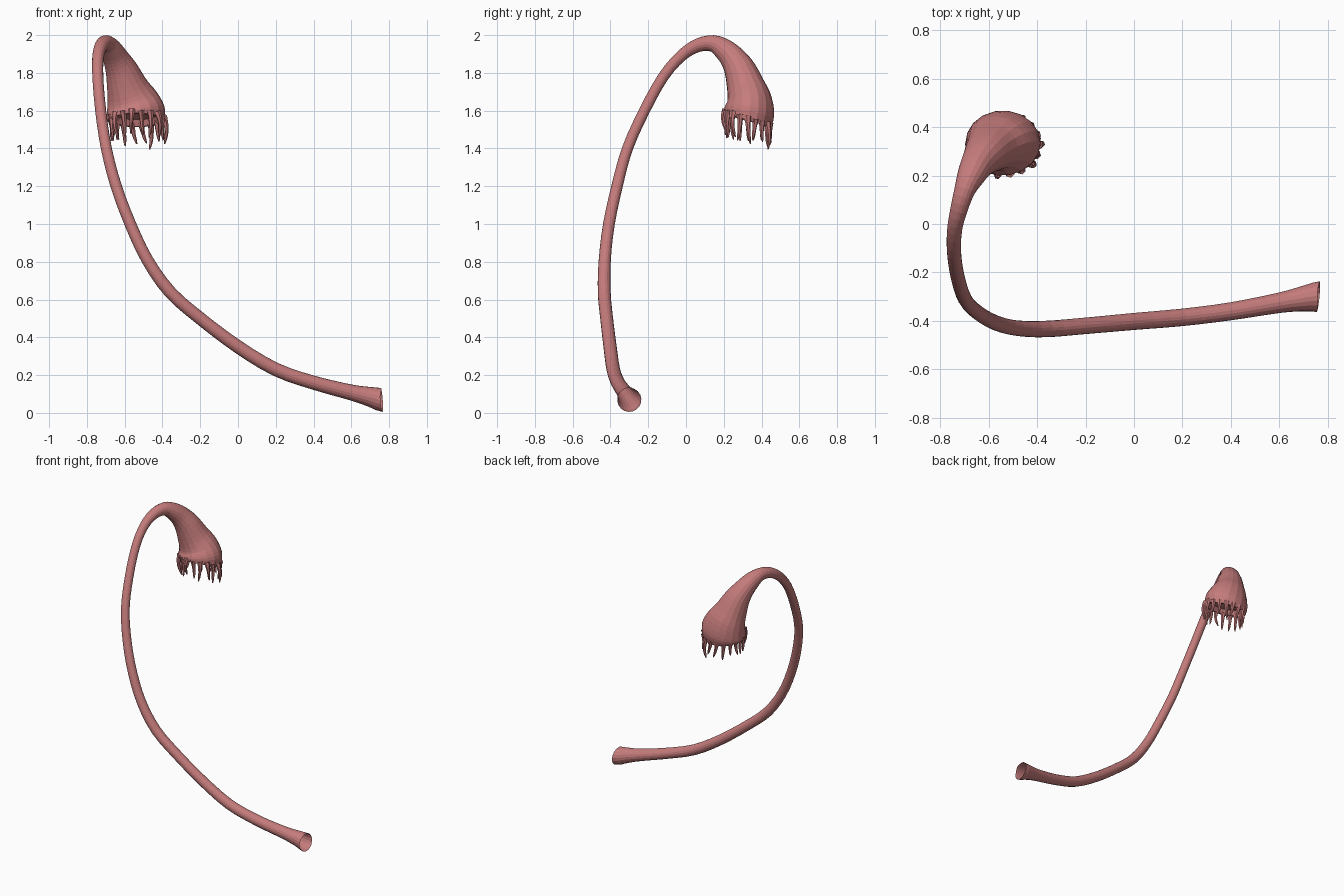
import bpy, bmesh, math, random
from mathutils import Vector

if "Cube" in bpy.data.objects:
    bpy.data.objects.remove(bpy.data.objects["Cube"])

random.seed(4)
mat = bpy.data.materials.new("dusty_red")
mat.diffuse_color = (0.56, 0.20, 0.20, 1)
mat.use_nodes = True
mat.node_tree.nodes["Principled BSDF"].inputs["Base Color"].default_value = mat.diffuse_color


def smooth_path(pts, steps):
    """Catmull-Rom through tuples of (x, y, z, radius)."""
    p = [Vector(q) for q in pts]
    p = [2 * p[0] - p[1]] + p + [2 * p[-1] - p[-2]]
    out = []
    for i in range(1, len(p) - 2):
        a, b, c, d = p[i - 1:i + 3]
        for s in range(steps):
            t = s / steps
            out.append(0.5 * (2 * b + (c - a) * t + (2 * a - 5 * b + 4 * c - d) * t * t
                              + (3 * b - a - 3 * c + d) * t ** 3))
    out.append(p[-2])
    return out


def sweep(bm, pts, sides, steps, start=None, end=None, squash=None, tip=False):
    """Skin rings along a path; returns the last ring of vertices."""
    path = smooth_path(pts, steps)
    pos = [q.to_3d() for q in path]
    ref, prev = None, None
    for i, q in enumerate(path):
        tan = (pos[min(i + 1, len(pos) - 1)] - pos[max(i - 1, 0)]).normalized()
        if i == 0 and start:
            tan = Vector(start).normalized()
        if i == len(pos) - 1 and end:
            tan = Vector(end).normalized()
        if ref is None:
            ref = tan.orthogonal()
        ref = (ref - tan * ref.dot(tan)).normalized()
        side = tan.cross(ref)
        ring = []
        for k in range(sides):
            a = math.tau * k / sides
            off = (ref * math.cos(a) + side * math.sin(a)) * q[3]
            if squash:
                off.y *= squash(q)
            ring.append(bm.verts.new(pos[i] + off))
        if prev:
            for k in range(sides):
                n = (k + 1) % sides
                bm.faces.new((prev[k], prev[n], ring[n], ring[k]))
        prev = ring
    if tip:
        bm.faces.new(prev)
    return prev


def finish(bm, name):
    me = bpy.data.meshes.new(name)
    bmesh.ops.recalc_face_normals(bm, faces=bm.faces)
    bm.to_mesh(me)
    bm.free()
    me.materials.append(mat)
    ob = bpy.data.objects.new(name, me)
    bpy.context.collection.objects.link(ob)
    return ob


# Stalk with flared open foot, flowing over the arch into the bell
body = [
    (0.76, -0.30, 0.069, 0.064), (0.70, -0.308, 0.085, 0.053), (0.60, -0.325, 0.108, 0.042),
    (0.40, -0.36, 0.16, 0.037), (0.20, -0.385, 0.23, 0.036), (0.0, -0.402, 0.35, 0.035),
    (-0.20, -0.42, 0.50, 0.034), (-0.36, -0.433, 0.64, 0.034), (-0.48, -0.43, 0.81, 0.032),
    (-0.57, -0.408, 1.0, 0.031), (-0.645, -0.365, 1.2, 0.030), (-0.697, -0.31, 1.4, 0.029),
    (-0.727, -0.22, 1.6, 0.029), (-0.742, -0.12, 1.78, 0.029), (-0.74, -0.025, 1.89, 0.031),
    (-0.722, 0.06, 1.945, 0.036), (-0.698, 0.14, 1.956, 0.044), (-0.672, 0.20, 1.925, 0.058),
    (-0.645, 0.25, 1.875, 0.070), (-0.615, 0.288, 1.81, 0.088), (-0.585, 0.318, 1.72, 0.112),
    (-0.560, 0.335, 1.65, 0.140), (-0.543, 0.334, 1.59, 0.157), (-0.537, 0.327, 1.55, 0.150),
]
bm = bmesh.new()
rim = sweep(bm, body, 18, 3, start=(-1, 0.1, -0.08), end=(0, -0.26, -1),
            squash=lambda q: 1 - 0.14 * min(1, max(0, (q[3] - 0.07) / 0.07)))
rim_pos = [v.co.copy() for v in rim]
centre = sum(rim_pos, Vector()) / len(rim_pos)

# Recessed mouth disc inside the rim
prev = rim
for scale, lift in ((0.88, 0.0), (0.75, 0.03), (0.3, 0.045)):
    ring = [bm.verts.new(centre + (p - centre) * scale + Vector((0, 0.26, 1)) * lift)
            for p in rim_pos]
    for k in range(18):
        n = (k + 1) % 18
        bm.faces.new((prev[k], prev[n], ring[n], ring[k]))
    prev = ring
bm.faces.new(prev)
finish(bm, "stalk_and_bell")

# Fringe of wavy tapering tentacles around the rim
bm = bmesh.new()
for p in rim_pos:
    out = (p - centre).normalized()
    tang = Vector((-out.y, out.x, 0))
    length = random.uniform(0.08, 0.13)
    bend = random.uniform(-0.022, 0.022)
    sway = random.uniform(-0.012, 0.018)
    base = centre + (p - centre) * 0.95 + Vector((0, 0, 0.02))
    pts = []
    for t, r in ((0, 0.020), (0.25, 0.014), (0.55, 0.010), (0.8, 0.008), (1, 0.003)):
        c = (base + Vector((0.01 * t, 0, -(length + 0.02) * t))
             + out * sway * math.sin(t * 3.5) + tang * bend * t * t)
        pts.append((*c, r))
    sweep(bm, pts, 6, 2, tip=True)
finish(bm, "tentacle_fringe")
